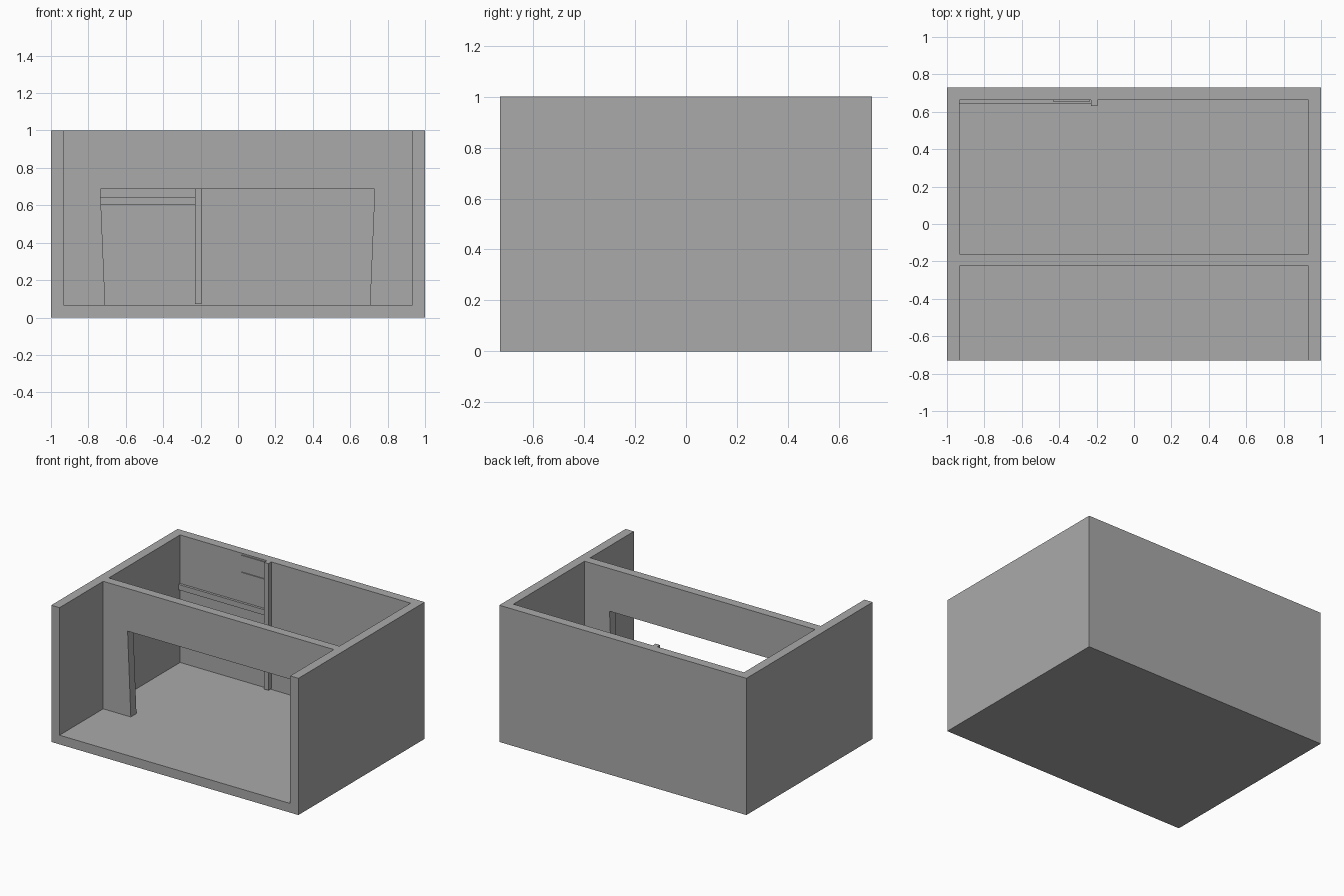
import bpy
import bmesh

if "Cube" in bpy.data.objects:
    bpy.data.objects.remove(bpy.data.objects["Cube"])

grey = bpy.data.materials.new("plain grey")
grey.diffuse_color = (0.4, 0.4, 0.4, 1)
grey.use_nodes = True
grey.node_tree.nodes["Principled BSDF"].inputs["Base Color"].default_value = grey.diffuse_color


def block(name, x, y, z, top_x=None):
    """Box from (min, max) ranges; top_x gives a different width at the top."""
    top_x = top_x or x
    bm = bmesh.new()
    bmesh.ops.create_cube(bm, size=1)
    for v in bm.verts:
        i, j, k = (int(c > 0) for c in v.co)
        v.co = ((top_x if k else x)[i], y[j], z[k])
    mesh = bpy.data.meshes.new(name)
    bm.to_mesh(mesh)
    bm.free()
    mesh.materials.append(grey)
    obj = bpy.data.objects.new(name, mesh)
    bpy.context.collection.objects.link(obj)
    return obj


HX, HY, T = 1.0, 0.73, 0.067      # half width, half depth, wall thickness
IX, IY = HX - T, HY - T           # inner faces of the walls
FLOOR = T

# Room shell: a solid block hollowed into two rooms joined by a wide opening
shell = block("room_shell", (-HX, HX), (-HY, HY), (0, 1))
cutters = [
    block("front_room_cutter", (-IX, IX), (-HY - 0.2, -0.225), (FLOOR, 1.2)),
    block("back_room_cutter", (-IX, IX), (-0.16, IY), (FLOOR, 1.2)),
    block("opening_cutter", (-0.71, 0.705), (-0.3, -0.1), (FLOOR, 0.688),
          (-0.736, 0.731)),
]
for cutter in cutters:
    cutter.hide_render = True
    cutter.hide_set(True)
    mod = shell.modifiers.new(cutter.name, 'BOOLEAN')
    mod.operation = 'DIFFERENCE'
    mod.solver = 'EXACT'
    mod.object = cutter

# Apply the cuts and drop the helpers
bpy.context.view_layer.update()
graph = bpy.context.evaluated_depsgraph_get()
hollow = bpy.data.meshes.new_from_object(shell.evaluated_get(graph))
shell.modifiers.clear()
shell.data = hollow
for cutter in cutters:
    bpy.data.objects.remove(cutter)

# Fittings on the back wall (sunk slightly into it)
BACK = IY + 0.01
block("wall_post", (-0.23, -0.195), (0.63, BACK), (0.073, 1.0))
block("wall_rail", (-IX - 0.01, -0.23), (0.645, BACK), (0.605, 0.645))
for name, z in (("lower_panel", (0.655, 0.863)), ("upper_panel", (0.87, 0.988))):
    block(name, (-0.432, -0.235), (0.656, BACK), z)
